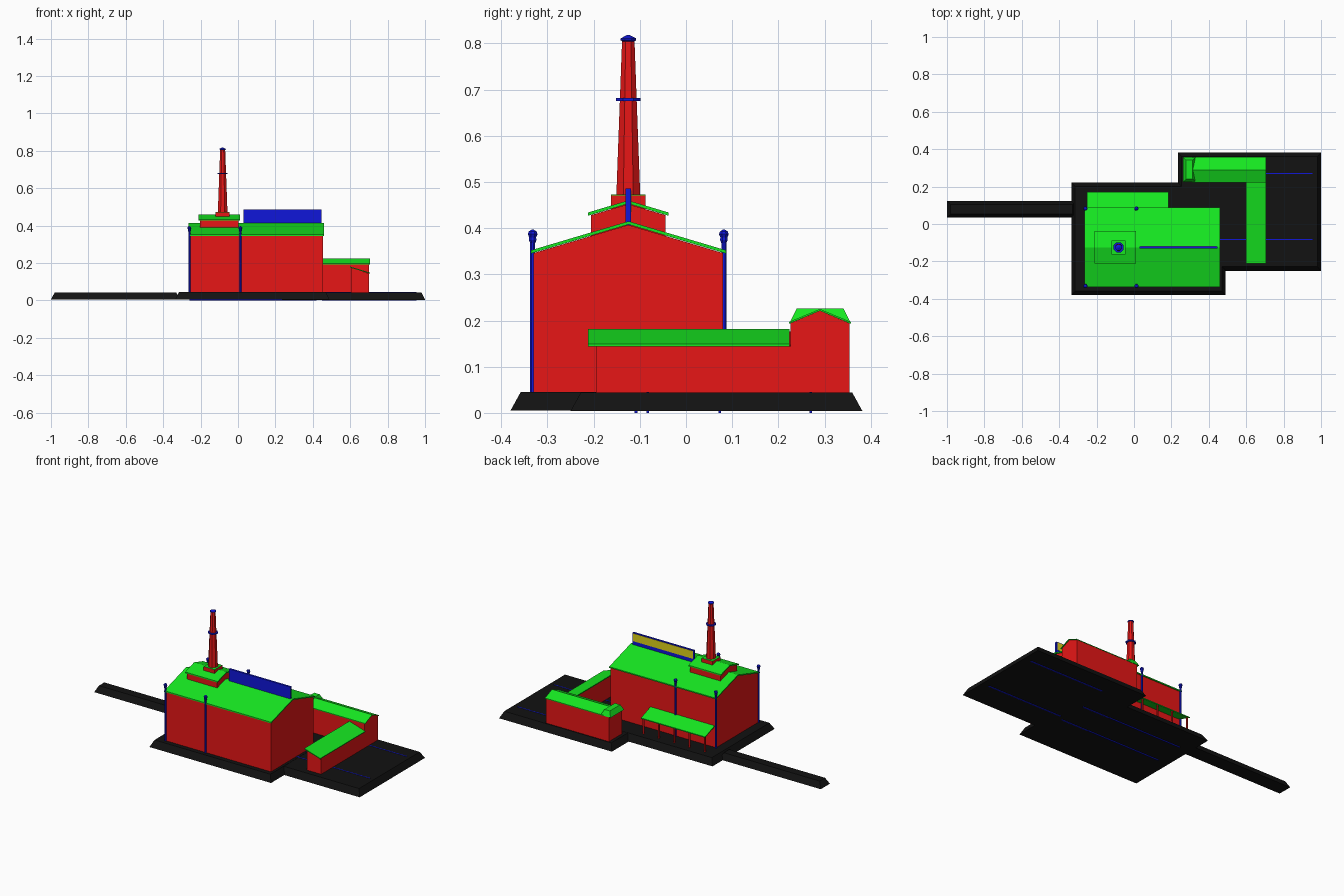
import bpy, bmesh, math
from mathutils import Vector

if "Cube" in bpy.data.objects:
    bpy.data.objects.remove(bpy.data.objects["Cube"])


def mat(name, r, g, b):
    m = bpy.data.materials.new(name)
    m.diffuse_color = (r, g, b, 1)
    m.use_nodes = True
    m.node_tree.nodes["Principled BSDF"].inputs["Base Color"].default_value = m.diffuse_color
    return m


RED = mat("brick_red", 0.8, 0.008, 0.008)
GREEN = mat("roof_green", 0.008, 0.8, 0.015)
BLUE = mat("trim_blue", 0.005, 0.008, 0.7)
BLACK = mat("ground_black", 0.006, 0.006, 0.006)
YELLOW = mat("panel_yellow", 0.75, 0.65, 0.01)


def finish(name, bm, m):
    bmesh.ops.recalc_face_normals(bm, faces=bm.faces)
    me = bpy.data.meshes.new(name)
    bm.to_mesh(me)
    bm.free()
    me.materials.append(m)
    ob = bpy.data.objects.new(name, me)
    bpy.context.collection.objects.link(ob)
    return ob


def block(name, x, y, z, m, inset=(0, 0)):
    """Box from ranges; inset narrows the top."""
    bm = bmesh.new()
    bmesh.ops.create_cube(bm, size=1)
    for v in bm.verts:
        i, j, k = (int(c > 0) for c in v.co)
        v.co = Vector((x[i] + k * inset[0] * (1 - 2 * i),
                       y[j] + k * inset[1] * (1 - 2 * j), z[k]))
    return finish(name, bm, m)


def prism(name, profile, axis, a, b, m):
    """Extrude a (side, z) profile along x or y."""
    bm = bmesh.new()
    def put(p, t):
        return (t, p[0], p[1]) if axis == 'x' else (p[0], t, p[1])
    f = bm.faces.new([bm.verts.new(put(p, a)) for p in profile])
    ext = bmesh.ops.extrude_face_region(bm, geom=[f])
    d = Vector((b - a, 0, 0)) if axis == 'x' else Vector((0, b - a, 0))
    bmesh.ops.translate(bm, vec=d, verts=[e for e in ext['geom'] if isinstance(e, bmesh.types.BMVert)])
    return finish(name, bm, m)


def gable(y0, y1, base, eave, ridge):
    return [(y0, base), (y1, base), (y1, eave), ((y0 + y1) / 2, ridge), (y0, eave)]


def chevron(y0, y1, eave, ridge, t):
    c = (y0 + y1) / 2
    return [(y0, eave), (c, ridge), (y1, eave), (y1, eave + t), (c, ridge + t), (y0, eave + t)]


def lathe(name, x, y, rings, m, n=8):
    """Faceted turned shape from (radius, z) rings."""
    bm = bmesh.new()
    loops = [[bm.verts.new((x + r * math.cos(math.tau * (i + .5) / n),
                            y + r * math.sin(math.tau * (i + .5) / n), z)) for i in range(n)]
             for r, z in rings]
    for lo, hi in zip(loops, loops[1:]):
        for i in range(n):
            j = (i + 1) % n
            bm.faces.new((lo[i], lo[j], hi[j], hi[i]))
    bm.faces.new(loops[0])
    bm.faces.new(loops[-1])
    return finish(name, bm, m)


# ground slabs and entry path
block("main_ground", (-0.335, 0.49), (-0.38, 0.222), (0.005, 0.045), BLACK, (0.02, 0.022))
block("yard_ground", (0.235, 1.0), (-0.25, 0.382), (0.004, 0.044), BLACK, (0.02, 0.022))
block("entry_path", (-1.0, -0.31), (0.035, 0.123), (0.005, 0.043), BLACK, (0.02, 0.018))

# thin ground strips showing above and below the slabs
for i, (x0, x1, y) in enumerate([(-0.26, 0.42, -0.108), (-0.26, 0.42, 0.073),
                                 (0.45, 0.955, -0.083), (0.45, 0.955, 0.27)]):
    block(f"ground_strip_{i}", (x0, x1), (y - 0.003, y + 0.003), (0, 0.0455), BLUE)

# main hall
prism("main_hall", gable(-0.33, 0.08, 0.04, 0.346, 0.407), 'x', -0.26, 0.455, RED)
prism("main_roof", chevron(-0.336, 0.087, 0.345, 0.408, 0.007), 'x', -0.265, 0.46, GREEN)

# raised roof section under the chimney
prism("raised_section", gable(-0.206, -0.044, 0.36, 0.428, 0.452), 'x', -0.203, 0.003, RED)
prism("raised_roof", chevron(-0.212, -0.038, 0.427, 0.453, 0.007), 'x', -0.21, 0.01, GREEN)

# chimney
CX, CY = -0.082, -0.125
block("chimney_base", (CX - 0.037, CX + 0.037), (CY - 0.037, CY + 0.037), (0.42, 0.471), RED)
block("chimney_base_cap", (CX - 0.037, CX + 0.037), (CY - 0.037, CY + 0.037), (0.471, 0.473), GREEN)
lathe("chimney_stack", CX, CY, [(0.028, 0.47), (0.0145, 0.808)], RED)
lathe("chimney_ring", CX, CY, [(0.029, 0.675), (0.029, 0.682)], BLUE)
lathe("chimney_cap", CX, CY, [(0.014, 0.804), (0.018, 0.807), (0.018, 0.811), (0.003, 0.818)], BLUE)

# ridge board with a panel on its back face
block("ridge_board", (0.03, 0.447), (-0.131, -0.119), (0.405, 0.486), BLUE)
block("ridge_board_panel", (0.036, 0.441), (-0.12, -0.1175), (0.435, 0.482), YELLOW)

# lamp posts along both long walls
for i, x in enumerate((-0.26, 0.013)):
    for side, y in (("front", -0.332), ("back", 0.082)):
        lathe(f"lamp_post_{side}_{i}", x, y, [(0.006, 0.04), (0.006, 0.37)], BLUE)
        lathe(f"lamp_head_{side}_{i}", x, y,
              [(0.006, 0.368), (0.009, 0.374), (0.008, 0.38), (0.0115, 0.387),
               (0.009, 0.393), (0.002, 0.397)], BLUE)

# open porch behind the hall
prism("porch_roof", [(0.078, 0.172), (0.172, 0.138), (0.172, 0.144), (0.078, 0.178)],
      'x', -0.25, 0.185, GREEN)
for i in range(5):
    x = -0.24 + i * 0.104
    block(f"porch_post_{i}", (x - 0.004, x + 0.004), (0.155, 0.163), (0.04, 0.145), RED)

# lean-to shed along the yard
prism("shed_walls", [(0.605, 0.04), (0.70, 0.04), (0.70, 0.144), (0.605, 0.176)],
      'y', -0.195, 0.23, RED)
prism("shed_roof", [(0.598, 0.176), (0.706, 0.144), (0.706, 0.149), (0.598, 0.182)],
      'y', -0.212, 0.224, GREEN)

# rear wing with a hipped end
prism("rear_wing", gable(0.226, 0.354, 0.04, 0.194, 0.221), 'x', 0.275, 0.70, RED)
prism("rear_wing_roof", chevron(0.223, 0.357, 0.193, 0.221, 0.004), 'x', 0.31, 0.706, GREEN)
block("rear_wing_hip", (0.262, 0.33), (0.224, 0.357), (0.194, 0.226), GREEN, (0.016, 0.016))
